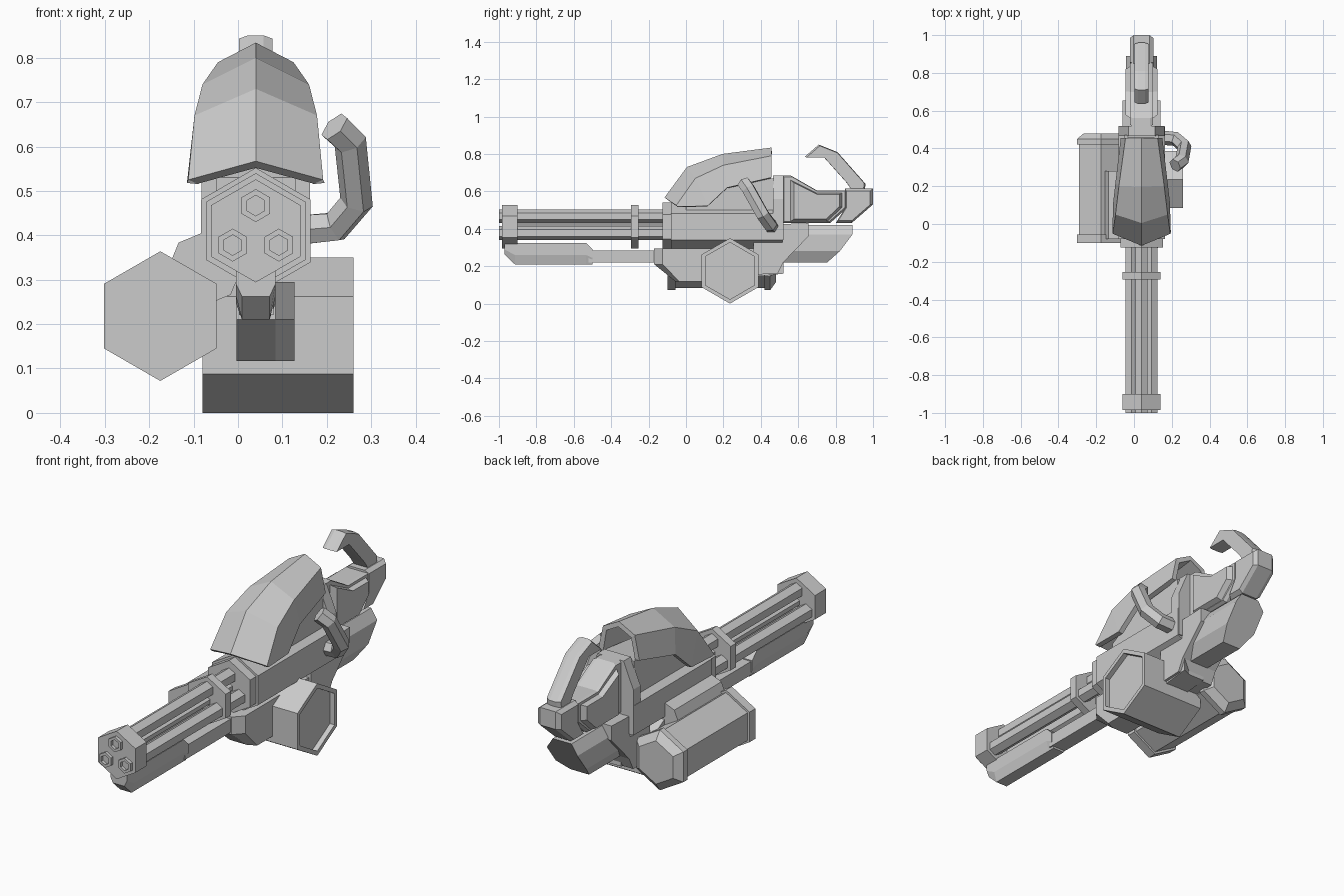
import bpy, bmesh
from math import cos, sin, pi, radians

CX, CZ = 0.04, 0.41          # axis of the barrel cluster


def loft(name, rings, closed=True):
    """Skin a list of equal-length rings; closed rings are capped at both ends."""
    bm = bmesh.new()
    rows = [[bm.verts.new(p) for p in r] for r in rings]
    n = len(rows[0])
    for a, b in zip(rows, rows[1:]):
        for i in range(n if closed else n - 1):
            j = (i + 1) % n
            bm.faces.new((a[i], a[j], b[j], b[i]))
    if closed:
        bm.faces.new(rows[0])
        bm.faces.new(rows[-1])
    bmesh.ops.recalc_face_normals(bm, faces=bm.faces)
    me = bpy.data.meshes.new(name)
    bm.to_mesh(me)
    bm.free()
    ob = bpy.data.objects.new(name, me)
    bpy.context.collection.objects.link(ob)
    return ob


def turned(name, axis, c, stations, n=6):
    """n-sided turned part along x or y; stations are (position, radius)."""
    rings = []
    for p, r in stations:
        ring = []
        for k in range(n):
            a = pi / 2 + 2 * pi * k / n
            u, z = c[0] + r * cos(a), c[1] + r * sin(a)
            ring.append((p, u, z) if axis == 'x' else (u, p, z))
        rings.append(ring)
    return loft(name, rings)


def plate(name, profile, x0, x1, c=0.0, s=0.85):
    """Side profile (y, z) extruded across x, sides chamfered by c toward scale s."""
    my = sum(p[0] for p in profile) / len(profile)
    mz = sum(p[1] for p in profile) / len(profile)
    st = [(x0, s), (x0 + c, 1), (x1 - c, 1), (x1, s)] if c else [(x0, 1), (x1, 1)]
    return loft(name, [[(x, my + (y - my) * k, mz + (z - mz) * k) for y, z in profile]
                       for x, k in st])


# three hollow barrels and the clamps that hold them
for i, (x, z) in enumerate([(0.04, 0.467), (-0.012, 0.378), (0.092, 0.378)]):
    turned(f"barrel_{i + 1}", 'y', (x, z),
           [(-0.08, 0.037), (-1.0, 0.037), (-1.0, 0.023), (-0.95, 0.023)])
turned("barrel_spindle", 'y', (CX, CZ), [(-0.93, 0.02), (-0.08, 0.02)])
turned("muzzle_block", 'y', (CX, CZ), [(-0.985, 0.116), (-0.9, 0.116)])
turned("barrel_clamp", 'y', (CX, CZ), [(-0.295, 0.116), (-0.255, 0.116)])

# receiver behind the barrels
turned("receiver_collar", 'y', (CX, CZ), [(-0.125, 0.13), (-0.08, 0.13)])
turned("receiver", 'y', (CX, CZ), [(-0.08, 0.142), (0.515, 0.142)])

# underbarrel foregrip and its rod
loft("foregrip", [[(CX - w, y, z0 + h), (CX + w, y, z0 + h), (CX + w, y, z0 + 0.05 * h / 0.115),
                   (CX + w * 0.7, y, z0), (CX - w * 0.7, y, z0), (CX - w, y, z0 + 0.05 * h / 0.115)]
                  for y, w, z0, h in [(-0.97, 0.044, 0.262, 0.063), (-0.915, 0.044, 0.21, 0.115),
                                      (-0.535, 0.044, 0.21, 0.115), (-0.5, 0.044, 0.21, 0.08)]])
plate("foregrip_rod", [(-0.52, 0.22), (-0.52, 0.285), (-0.12, 0.285), (-0.12, 0.22)], 0.002, 0.08)

# lower body, right front corner cut back
body = [(-0.17, 0.295), (-0.17, 0.21), (-0.055, 0.117), (0.1, 0.117), (0.5, 0.16), (0.5, 0.295)]
loft("lower_body", [[(x, max(y, f) if k < 2 else (y + d), z) for k, (y, z) in enumerate(body)]
                    for x, f, d in [(-0.003, -0.17, 0), (0.085, -0.17, 0), (0.127, -0.125, 0.02)]])

# cross-mounted hexagonal drum with a recessed outer face
turned("ammo_drum", 'x', (0.235, 0.175),
       [(-0.08, 0.175), (0.26, 0.175), (0.26, 0.152), (0.235, 0.152)])

# side canister with raised end caps
turned("side_canister", 'y', (-0.175, 0.218),
       [(-0.1, 0.146), (-0.055, 0.146), (-0.055, 0.134), (0.42, 0.134),
        (0.42, 0.146), (0.45, 0.146), (0.48, 0.105)])
turned("canister_mount", 'y', (-0.075, 0.325), [(-0.08, 0.083), (0.28, 0.083)], 8)

# angular top shield: ridge, shoulder and lower edge per station
stations = [
    ((-0.115, 0.567), (0.152, -0.052, 0.525), (0.155, -0.045, 0.518)),
    ((0.005, 0.73), (0.138, 0.05, 0.67), (0.15, 0.115, 0.522)),
    ((0.195, 0.80), (0.12, 0.2, 0.74), (0.138, 0.22, 0.62)),
    ((0.456, 0.834), (0.085, 0.456, 0.79), (0.11, 0.456, 0.674)),
]
shield = loft("top_shield", [[(CX - e[0], e[1], e[2]), (CX - s[0], s[1], s[2]), (CX, *r),
                              (CX + s[0], s[1], s[2]), (CX + e[0], e[1], e[2])]
                             for r, s, e in stations], closed=False)
mod = shield.modifiers.new("thickness", 'SOLIDIFY')
mod.thickness, mod.offset = 0.025, -1

# housing beneath the shield and the bulkhead behind it
plate("upper_housing", [(0.0, 0.45), (0.0, 0.53), (0.2, 0.64), (0.47, 0.67), (0.47, 0.45)],
      CX - 0.09, CX + 0.09)
loft("bulkhead", [[(CX - 0.122, y, 0.34), (CX - 0.122, y, 0.56), (CX - 0.07, y, 0.685),
                   (CX + 0.07, y, 0.685), (CX + 0.122, y, 0.56), (CX + 0.122, y, 0.34)]
                  for y in (0.465, 0.52)])

# rear frame and lower stock
plate("rear_frame", [(0.36, 0.42), (0.655, 0.43), (0.655, 0.36), (0.52, 0.22),
                     (0.49, 0.16), (0.36, 0.155)], CX - 0.1, CX + 0.1)
loft("lower_stock", [[(CX - w, y, z) for w, (y, z) in
                      zip((sx * 0.05, sx * 0.08, sx * 0.08, sx * 0.05, sx * 0.05, sx * 0.05),
                          ((0.89, 0.415), (0.89, 0.37), (0.755, 0.22), (0.5, 0.22),
                           (0.5, 0.3), (0.5, 0.415)))] for sx in (-1, 1)]).hide_render = True
bpy.data.objects.remove(bpy.data.objects["lower_stock"])
loft("lower_stock", [[(CX - 0.05, y, 0.42), (CX + 0.05, y, 0.42), (CX + 0.082, y, 0.37),
                      (CX + 0.082, y - b * 0.5, 0.37 - 0.09 * k), (CX + 0.05, y - b, 0.37 - 0.15 * k),
                      (CX - 0.05, y - b, 0.37 - 0.15 * k), (CX - 0.082, y - b * 0.5, 0.37 - 0.09 * k),
                      (CX - 0.082, y, 0.37)]
                     for y, b, k in [(0.5, 0, 1), (0.89, 0.135, 1)]])

# upper stock, raised side panel and rear block
upper = [(0.515, 0.43), (0.515, 0.685), (0.56, 0.685), (0.70, 0.605), (0.86, 0.605),
         (0.86, 0.51), (0.77, 0.43)]
plate("upper_stock", upper, CX - 0.06, CX + 0.06, 0.015, 0.94)
plate("stock_panel", [(0.56, 0.44), (0.56, 0.66), (0.70, 0.59), (0.835, 0.59),
                      (0.835, 0.515), (0.755, 0.44)], CX - 0.085, CX + 0.085, 0.025, 0.88)
plate("rear_block", [(0.85, 0.615), (1.0, 0.615), (1.0, 0.53), (0.885, 0.43),
                     (0.80, 0.43), (0.85, 0.51)], CX - 0.062, CX + 0.062, 0.02, 0.85)

# hooked rear handle
plate("rear_handle", [(0.635, 0.785), (0.71, 0.85), (0.81, 0.81), (0.96, 0.64), (0.955, 0.6),
                      (0.89, 0.6), (0.86, 0.645), (0.735, 0.785)],
      CX - 0.038, CX + 0.038, 0.02, 0.95)

# bent side handle as a six-sided tube
path = [(0.12, 0.46, 0.41), (0.22, 0.45, 0.42), (0.267, 0.41, 0.475),
        (0.253, 0.335, 0.61), (0.217, 0.31, 0.645)]
cu = bpy.data.curves.new("side_handle", 'CURVE')
cu.dimensions, cu.bevel_depth, cu.bevel_resolution, cu.use_fill_caps = '3D', 0.038, 1, True
sp = cu.splines.new('POLY')
sp.points.add(len(path) - 1)
for pt, p in zip(sp.points, path):
    pt.co = (*p, 1)
sp.use_smooth = False
bpy.context.collection.objects.link(bpy.data.objects.new("side_handle", cu))
